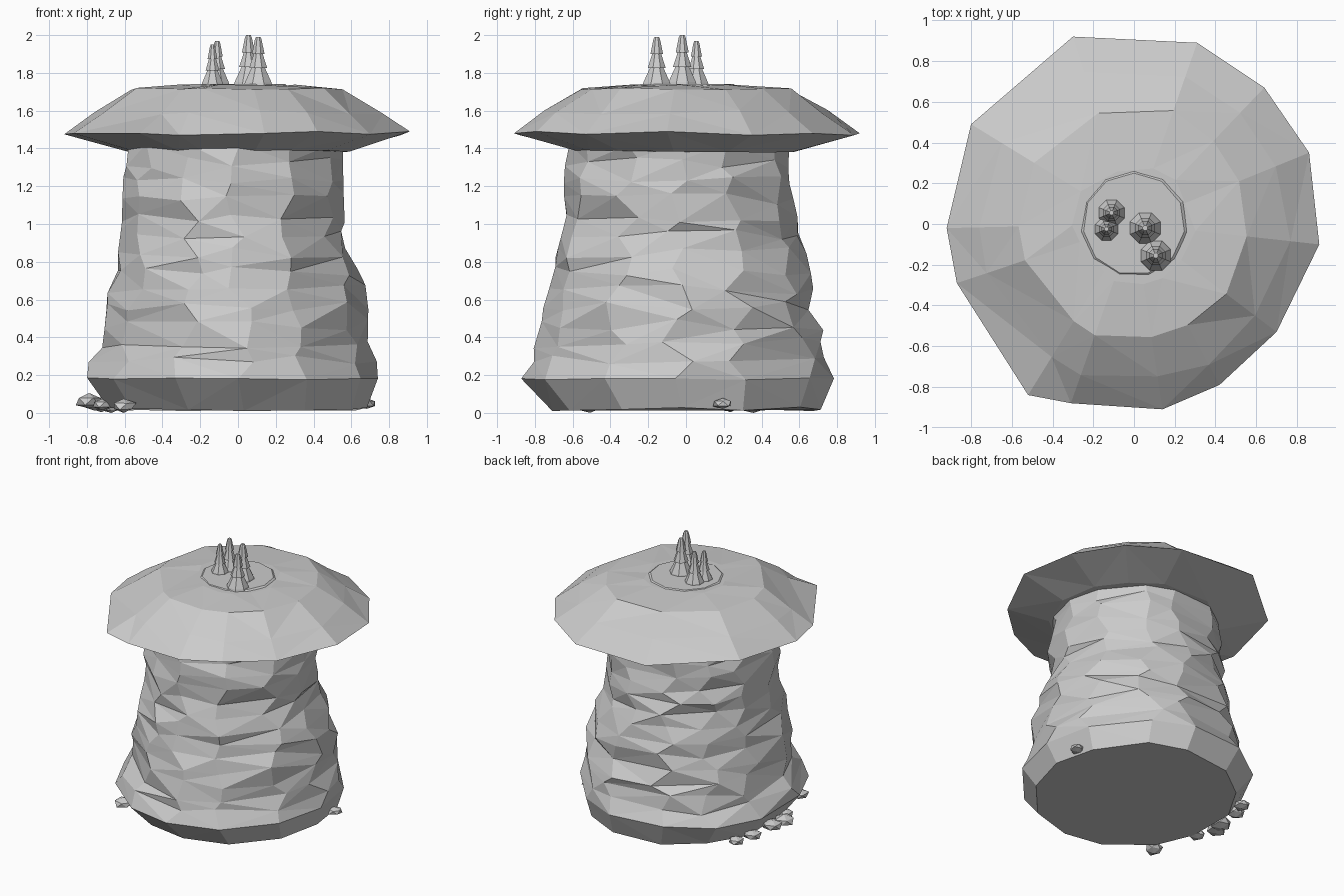
import bpy, bmesh, math, random
from mathutils import Vector

if "Cube" in bpy.data.objects:
    bpy.data.objects.remove(bpy.data.objects["Cube"])

random.seed(7)
grey = bpy.data.materials.new("stone grey")
grey.diffuse_color = (0.6, 0.6, 0.6, 1)
grey.use_nodes = True
grey.node_tree.nodes["Principled BSDF"].inputs["Base Color"].default_value = grey.diffuse_color


def finish(name, bm):
    bmesh.ops.recalc_face_normals(bm, faces=bm.faces)
    mesh = bpy.data.meshes.new(name)
    bm.to_mesh(mesh)
    bm.free()
    mesh.materials.append(grey)
    obj = bpy.data.objects.new(name, mesh)
    bpy.context.collection.objects.link(obj)
    return obj


def loft(name, rings, triangulate=False):
    """Skin equal-length rings of points, closed at both ends."""
    bm = bmesh.new()
    vs = [[bm.verts.new(p) for p in r] for r in rings]
    n = len(vs[0])
    sides = []
    for a, b in zip(vs, vs[1:]):
        for i in range(n):
            j = (i + 1) % n
            sides.append(bm.faces.new((a[i], a[j], b[j], b[i])))
    bm.faces.new(vs[0][::-1])
    bm.faces.new(vs[-1])
    if triangulate:
        bmesh.ops.triangulate(bm, faces=sides)
    return finish(name, bm)


def lerp_table(table, z):
    for a, b in zip(table, table[1:]):
        if z <= b[0]:
            t = (z - a[0]) / (b[0] - a[0])
            return [p + (q - p) * t for p, q in zip(a, b)]
    return table[-1]


# Rock pillar: z, half width x, half width y, centre x, centre y
profile = [(0.02, .695, .715, -.01, 0), (.18, .785, .83, -.045, -.035), (.38, .72, .76, -.01, -.02),
           (.58, .695, .71, -.01, -.03), (.8, .64, .685, -.015, -.025), (.9, .605, .66, -.035, -.035),
           (1.0, .60, .62, -.04, -.025), (1.2, .595, .62, -.03, -.025), (1.42, .575, .585, -.025, -.025)]
SIDES = 13
column = [math.tau * (i + random.uniform(-.15, .15)) / SIDES for i in range(SIDES)]
levels = [.02, .18] + [.18 + 1.24 * k / 13 for k in range(1, 14)]
rings = []
for k, z0 in enumerate(levels):
    ring = []
    for a in column:
        rough = 1 < k < len(levels) - 1
        z = max(z0 + random.uniform(-1, 1) * (.03 if rough else .012), .01)
        _, rx, ry, cx, cy = lerp_table(profile, max(z, .02))
        s = 1 + (random.uniform(-.04, .025) if rough else random.uniform(-.01, .015))
        a2 = a + (random.uniform(-.12, .12) if rough else 0)
        ring.append((cx + rx * s * math.cos(a2), cy + ry * s * math.sin(a2), z))
    rings.append(ring)
loft("rock_pillar", rings, True)

# Overhanging cap: rim outline, then rings derived from it
rim = [(.91, -.10, 1.49), (.86, .35, 1.47), (.64, .67, 1.48), (.31, .89, 1.47), (-.30, .92, 1.48),
       (-.80, .49, 1.49), (-.92, -.02, 1.475), (-.87, -.29, 1.48), (-.52, -.84, 1.48),
       (-.31, -.88, 1.47), (.14, -.91, 1.48), (.42, -.79, 1.49), (.70, -.53, 1.475)]


def cap_ring(radius, z, blend, jr=0.0, jz=0.0):
    """Circle of a radius, pulled partly to the rim shape by blend."""
    out = []
    for x, y, _ in rim:
        d = Vector((x, y))
        r = radius * (1 - blend) + d.length * blend + random.uniform(-jr, jr)
        d = d.normalized() * r
        out.append((d.x, d.y, z + random.uniform(-jz, jz)))
    return out


loft("cap", [cap_ring(.59, 1.385, 0, .01, .008), rim,
             cap_ring(.73, 1.59, .2, .02, .015),
             cap_ring(.555, 1.715, .05, .02, .006),
             cap_ring(.29, 1.735, 0, .02, .004)], True)

# Low mound under the trees
bm = bmesh.new()
bmesh.ops.create_cone(bm, cap_ends=True, segments=11, radius1=.29, radius2=.25, depth=.03)
for v in bm.verts:
    v.co.z += 1.727
finish("mound", bm)


# Trees: three stacked skirts, tapering to a blunt tip
def tree(name, x, y, r, top, base=1.735):
    h = top - base
    shape = [(1, 0), (.95, .06), (.48, .36), (.64, .36), (.32, .65), (.45, .65), (.24, .95), (.16, 1)]
    loft(name, [[(x + r * f * math.cos(math.tau * (i + .5) / 8),
                  y + r * f * math.sin(math.tau * (i + .5) / 8), base + h * t)
                 for i in range(8)] for f, t in shape])


for i, t in enumerate([(-.11, .055, .07, 1.97), (-.135, -.025, .062, 1.95),
                       (.055, -.02, .083, 2.0), (.107, -.155, .08, 1.99)]):
    tree(f"tree_{i + 1}", *t)


# Loose stones round the foot: angle, distance, size, height
def stone(name, angle, dist, size, z):
    bm = bmesh.new()
    bmesh.ops.create_icosphere(bm, subdivisions=1, radius=1)
    a = math.radians(angle)
    c = Vector((dist * math.cos(a), dist * math.sin(a), z))
    for v in bm.verts:
        p = v.co * random.uniform(.85, 1.15)
        v.co = c + Vector((p.x * size, p.y * size, max(p.z * size * .55, -z)))
    finish(name, bm)


for i, s in enumerate([(152, .76, .06, .03), (162, .76, .065, .04), (177, .76, .075, .05),
                       (184, .79, .075, .06), (194, .74, .06, .045), (220, .79, .065, .035),
                       (16, .71, .055, .05)]):
    stone(f"stone_{i + 1}", *s)
